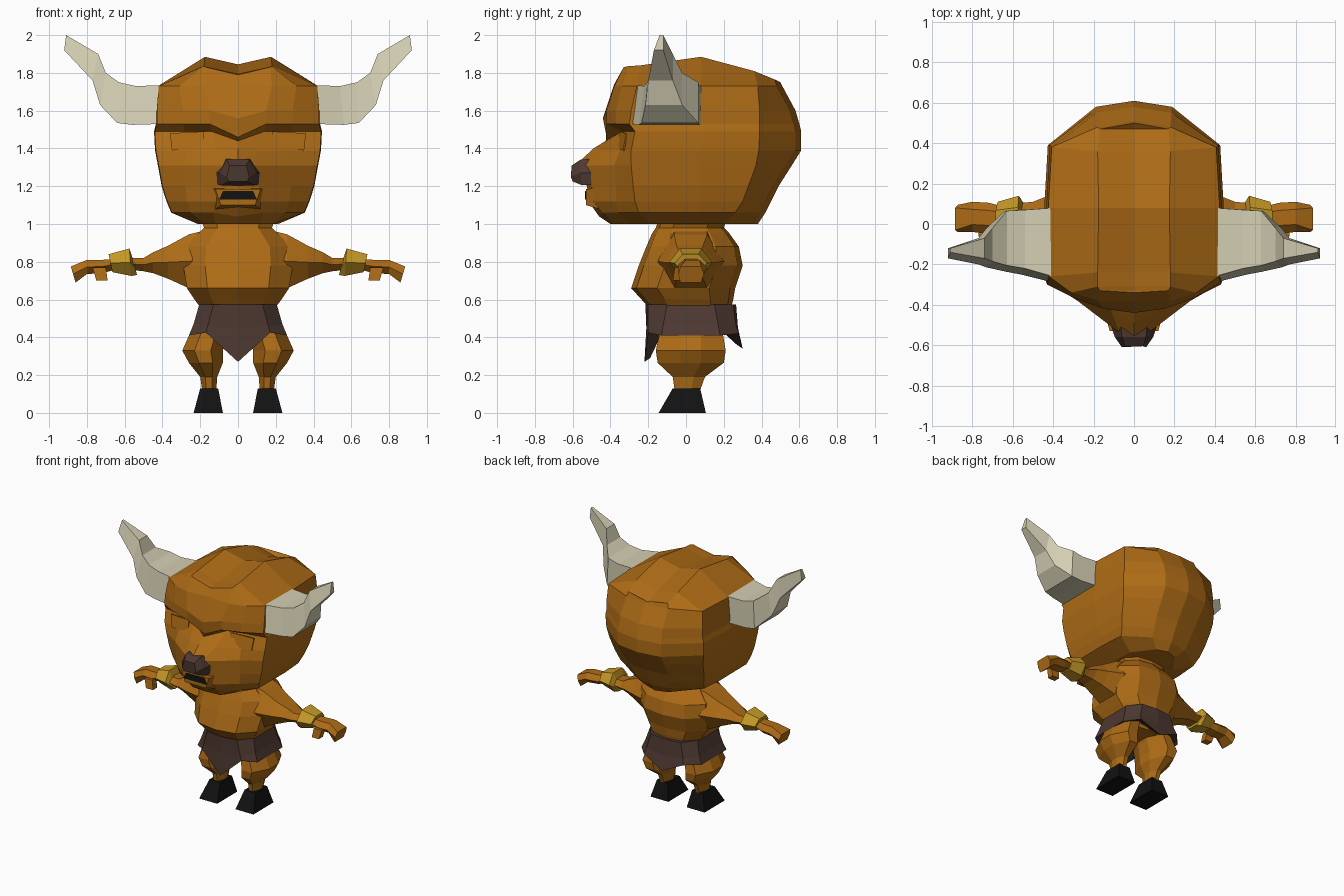
import bpy, bmesh, math


def material(name, rgb):
    m = bpy.data.materials.new(name)
    m.diffuse_color = (*rgb, 1)
    return m


FUR = material("brown_fur", (0.42, 0.148, 0.008))
DARK = material("dark_brown", (0.075, 0.04, 0.031))
CREAM = material("horn_cream", (0.66, 0.62, 0.45))
GOLD = material("gold", (0.56, 0.32, 0.02))
BLACK = material("black", (0.006, 0.006, 0.006))


def loft(name, rings, mat, mirror=False, caps=(True, True)):
    """Skin closed rings of points into a flat shaded mesh."""
    bm = bmesh.new()
    vs = [[bm.verts.new(p) for p in r] for r in rings]
    n = len(rings[0])
    for a, b in zip(vs, vs[1:]):
        for i in range(n):
            bm.faces.new((a[i], a[(i + 1) % n], b[(i + 1) % n], b[i]))
    if caps[0]:
        bm.faces.new(vs[0])
    if caps[1]:
        bm.faces.new(vs[-1])
    bmesh.ops.remove_doubles(bm, verts=bm.verts, dist=0.0005)
    bmesh.ops.recalc_face_normals(bm, faces=bm.faces)
    me = bpy.data.meshes.new(name)
    bm.to_mesh(me)
    bm.free()
    me.materials.append(mat)
    ob = bpy.data.objects.new(name, me)
    bpy.context.collection.objects.link(ob)
    if mirror:
        ob.modifiers.new("mirror", "MIRROR").use_mirror_merge = False
    return ob


def both(half):
    """Half outline (first and last on the centre line) to full ring."""
    return half + [(-x, y, z) for x, y, z in half[-2:0:-1]]


def rect_z(x0, x1, y0, y1, z):
    return [(x0, y0, z), (x1, y0, z), (x1, y1, z), (x0, y1, z)]


def hex_x(x, z0, z1, y0, y1, lean=0.0):
    """Six-sided section across an arm; lean shifts the top outward."""
    zm, ym = (z0 + z1) / 2, (y1 - y0) * 0.25
    return [(x, y0, zm), (x - lean, y0 + ym, z0), (x - lean, y1 - ym, z0),
            (x, y1, zm), (x + lean, y1 - ym, z1), (x + lean, y0 + ym, z1)]


# Head: z, centre z, centre y, inner face x y, outer face x y,
# side width, side front y, back corner y, back y
levels = [
    (1.00, 1.00, -.40, .12, -.39, .18, -.30, .21, -.18, .20, .38),
    (1.06, 1.04, -.46, .13, -.44, .25, -.36, .35, -.25, .26, .42),
    (1.12, 1.11, -.51, .12, -.49, .27, -.37, .375, -.27, .30, .45),
    (1.20, 1.20, -.525, .11, -.50, .28, -.37, .40, -.28, .33, .49),
    (1.31, 1.33, -.565, .07, -.54, .28, -.38, .42, -.29, .37, .56),
    (1.39, 1.40, -.49, .11, -.44, .27, -.35, .435, -.29, .385, .61),
    (1.49, 1.44, -.425, .14, -.34, .28, -.30, .44, -.27, .39, .61),
    (1.53, 1.46, -.42, .15, -.42, .29, -.37, .43, -.30, .39, .60),
    (1.60, 1.56, -.44, .15, -.42, .29, -.37, .43, -.29, .39, .58),
    (1.73, 1.74, -.38, .18, -.38, .31, -.34, .42, -.26, .38, .51),
]
rings = []
for z, z0, y0, x1, y1, x2, y2, w, y3, y5, y7 in levels:
    rings.append(both([(0, y0, z0), (x1, y1, z), (x2, y2, z), (w, y3, z),
                       (w * 1.01, .08, z), (w * .97, y5, z),
                       (w * .43, y7 - .03, z), (0, y7, z)]))
# Twin crown ridges with a shallow valley between them
ridge = [(0, -.34, 1.79), (.17, -.33, 1.83), (.18, -.31, 1.835), (.18, -.24, 1.84),
         (.175, .08, 1.885), (.18, .36, 1.81), (.17, .47, 1.765), (0, .50, 1.75)]
rings.append(both(ridge))
rings.append(both([(0, y, z - (0.04 if 0 < i < 7 else 0))
                   for i, (x, y, z) in enumerate(ridge)]))
loft("head", rings, FUR, caps=(True, False))

# Nose: tapered snout tip
loft("nose", [
    [(-.11, -.50, 1.21), (.11, -.50, 1.21), (.115, -.50, 1.27), (.065, -.50, 1.345), (-.065, -.50, 1.345), (-.115, -.50, 1.27)],
    [(-.09, -.55, 1.205), (.09, -.55, 1.205), (.095, -.56, 1.27), (.06, -.56, 1.34), (-.06, -.56, 1.34), (-.095, -.56, 1.27)],
    [(-.05, -.60, 1.225), (.05, -.60, 1.225), (.06, -.61, 1.25), (.045, -.605, 1.31), (-.045, -.605, 1.31), (-.06, -.61, 1.25)],
], DARK)


# Lips and mouth opening
def front_quad(y, wb, wt, z0, z1):
    return [(-wb, y, z0), (wb, y, z0), (wt, y, z1), (-wt, y, z1)]


loft("lips", [front_quad(-.46, .12, .14, 1.08, 1.19),
              front_quad(-.53, .09, .12, 1.10, 1.185)], FUR)
loft("mouth", [front_quad(-.528, .10, .08, 1.13, 1.175),
               front_quad(-.535, .10, .08, 1.13, 1.175)], BLACK)

# Eyelid plates set into the sockets
loft("eyelid", [[(x, y - d, z) for x, y, z in
                 ((.18, -.365, 1.40), (.35, -.325, 1.39), (.36, -.31, 1.48), (.18, -.34, 1.49))]
                for d in (0, .008)], FUR, mirror=True)

# Horns: lower x z, upper x z, front y, back y
loft("horn", [
    [(xa, yf, za), (xa, yb, za), (xb, yb, zb), (xb, yf + .03, zb)]
    for xa, za, xb, zb, yf, yb in (
        (.40, 1.53, .40, 1.735, -.29, .08), (.56, 1.525, .54, 1.73, -.25, .07),
        (.64, 1.535, .63, 1.75, -.235, .065), (.73, 1.63, .70, 1.80, -.215, -.02),
        (.77, 1.76, .74, 1.90, -.20, -.07), (.92, 1.92, .91, 2.0, -.17, -.12))
], CREAM, mirror=True)

# Torso: z, half width, front y, back y
torso = []
for z, w, f, b in ((.44, .15, -.13, .17), (.56, .20, -.20, .24), (.60, .23, -.235, .25),
                   (.66, .27, -.29, .26), (.78, .29, -.25, .30), (.88, .28, -.21, .28),
                   (.95, .21, -.18, .23), (.98, .18, -.16, .20), (1.04, .20, -.14, .22)):
    m = (f + b) / 2
    torso.append(both([(0, f, z), (w * .6, f * .9 + m * .1, z), (w, f * .5 + m * .5, z),
                       (w, b * .5 + m * .5, z), (w * .6, b * .9 + m * .1, z), (0, b, z)]))
loft("torso", torso, FUR)

# Arms with shoulder, forearm and wrist
loft("arm", [hex_x(*s) for s in (
    (.14, .64, .975, -.15, .20), (.26, .66, .945, -.15, .20), (.37, .71, .885, -.12, .16),
    (.45, .74, .85, -.09, .13), (.50, .75, .82, -.07, .11), (.60, .76, .82, -.05, .10))],
    FUR, mirror=True)
loft("wristband", [hex_x(*s) for s in (
    (.545, .73, .81, -.06, .10, .01), (.57, .725, .87, -.09, .14, .005),
    (.675, .745, .84, -.06, .11, .01))], GOLD, mirror=True)
loft("hand", [hex_x(*s) for s in (
    (.66, .755, .815, -.04, .09), (.72, .74, .81, -.045, .105), (.80, .735, .81, -.04, .11))]
    + [[(x, y, z) for y, x, z in (
        (-.04, .873, .735), (-.03, .86, .69), (.08, .86, .69),
        (.095, .873, .735), (.08, .885, .775), (-.03, .885, .775))]], FUR, mirror=True)
loft("thumb", [rect_z(.69, .75, -.07, -.02, .70), rect_z(.70, .77, -.06, -.01, .77)],
     FUR, mirror=True)

# Loincloth: flared skirt with pointed flaps front and back
loft("loincloth", [
    both([(0, -.215, .575), (.13, -.20, .575), (.205, -.10, .575), (.205, .15, .575), (.13, .25, .575), (0, .265, .575)]),
    both([(0, -.21, .45), (.16, -.20, .46), (.235, -.12, .47), (.235, .17, .47), (.16, .265, .46), (0, .275, .45)]),
    both([(0, -.22, .27), (.17, -.20, .425), (.26, -.13, .41), (.26, .18, .41), (.17, .28, .42), (0, .30, .34)]),
    both([(0, -.19, .29), (.15, -.18, .44), (.23, -.11, .43), (.23, .16, .43), (.15, .25, .44), (0, .27, .36)]),
    both([(0, -.12, .46), (.10, -.10, .48), (.15, -.06, .48), (.15, .12, .48), (.10, .15, .48), (0, .16, .46)]),
], DARK)


# Legs: eight-sided thigh, knee and ankle
def leg_ring(x0, x1, y0, y1, z):
    cx, cy = (x0 + x1) / 2, (y0 + y1) / 2
    return [(cx + (x1 - x0) / 2 * px, cy + (y1 - y0) / 2 * py, z)
            for px, py in ((0.4, -1), (1, -.3), (1, .3), (.4, 1),
                           (-.4, 1), (-1, .3), (-1, -.3), (-.4, -1))]


loft("leg", [leg_ring(*s) for s in (
    (.02, .20, -.13, .18, .52), (.06, .255, -.14, .195, .42), (.08, .295, -.16, .21, .33),
    (.08, .26, -.15, .20, .265), (.11, .20, -.07, .10, .19), (.115, .19, -.06, .075, .12))],
    FUR, mirror=True)
loft("hoof", [rect_z(.08, .235, -.145, .105, 0), rect_z(.105, .20, -.07, .075, .13)],
     BLACK, mirror=True)
